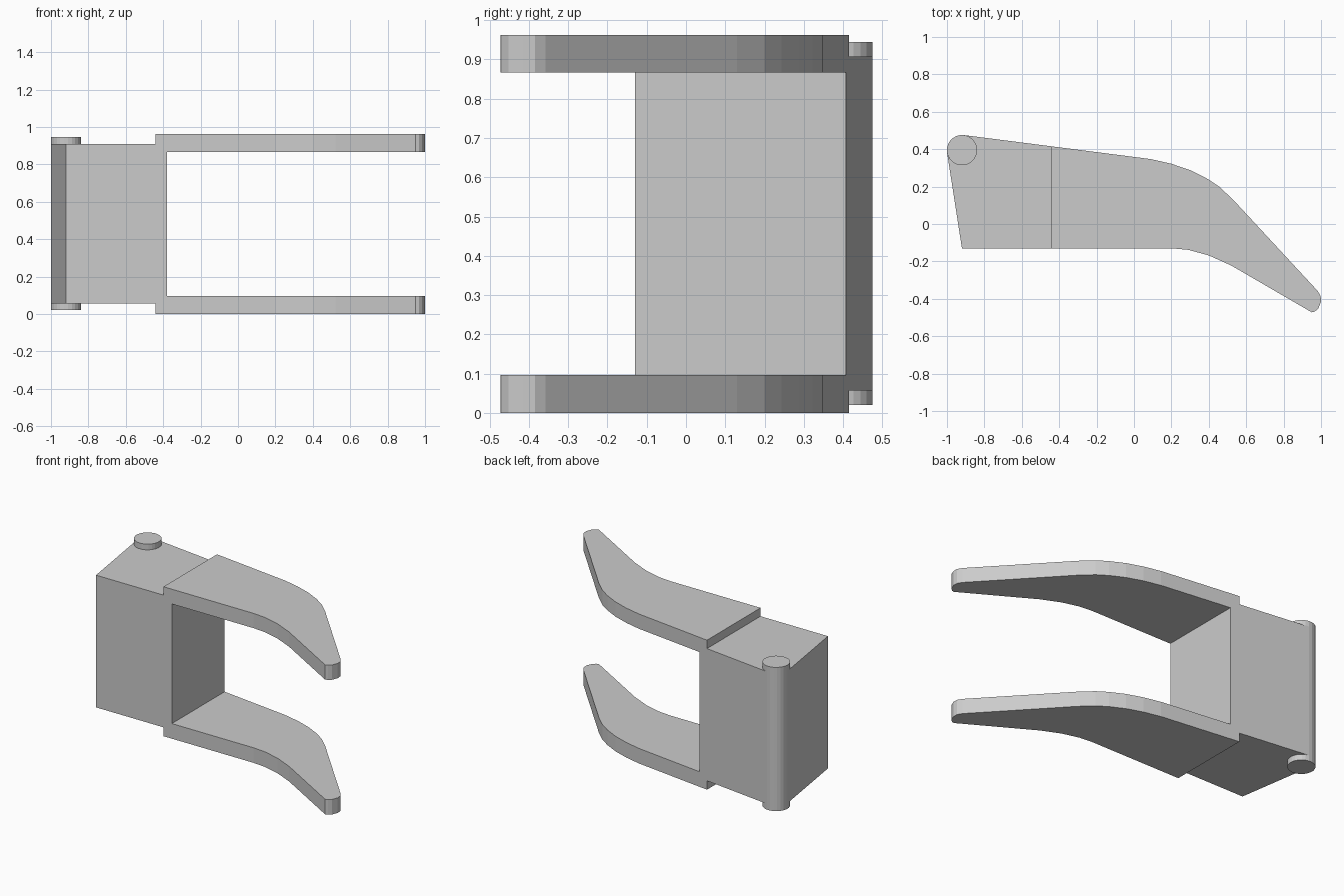
import bpy, bmesh
from math import cos, sin, radians

if "Cube" in bpy.data.objects:
    bpy.data.objects.remove(bpy.data.objects["Cube"])


def extrude(name, outline, z0, z1):
    """Solid made by extruding an XY outline from z0 to z1."""
    bm = bmesh.new()
    face = bm.faces.new([bm.verts.new((x, y, z0)) for x, y in outline])
    res = bmesh.ops.extrude_face_region(bm, geom=[face], use_keep_orig=True)
    top = [v for v in res["geom"] if isinstance(v, bmesh.types.BMVert)]
    bmesh.ops.translate(bm, verts=top, vec=(0, 0, z1 - z0))
    bmesh.ops.recalc_face_normals(bm, faces=bm.faces)
    me = bpy.data.meshes.new(name)
    bm.to_mesh(me)
    bm.free()
    ob = bpy.data.objects.new(name, me)
    bpy.context.collection.objects.link(ob)
    return ob


def cut_box(target, x0, x1, z0, z1):
    """Subtract a box spanning the whole depth, then remove the cutter."""
    cutter = extrude("cutter", [(x0, -1), (x1, -1), (x1, 1), (x0, 1)], z0, z1)
    cutter.hide_render = True
    mod = target.modifiers.new("cut", "BOOLEAN")
    mod.operation, mod.solver, mod.object = "DIFFERENCE", "EXACT", cutter
    bpy.context.view_layer.objects.active = target
    bpy.ops.object.modifier_apply(modifier=mod.name)
    bpy.data.objects.remove(cutter)


def pivot(a0, steps):
    """Points on the hinge pin circle, 24 sides."""
    return [(-0.9195 + 0.081 * cos(radians(a0 + 15 * i)),
             0.395 + 0.081 * sin(radians(a0 + 15 * i))) for i in range(steps)]


# Fork: side outline, anticlockwise from the rounded hinge corner
outline = pivot(82.5, 8) + [
    (-0.92, -0.13), (0.20, -0.13), (0.29, -0.138), (0.40, -0.168), (0.52, -0.222),
    (0.95, -0.472), (0.967, -0.468), (0.985, -0.452), (1.0, -0.415), (0.998, -0.385),
    (0.982, -0.358), (0.53, 0.13), (0.455, 0.2), (0.39, 0.243), (0.30, 0.288),
    (0.20, 0.322), (0.09, 0.347)]
fork = extrude("fork_bracket", outline, 0, 0.962)

# Gap between the prongs, and the stepped-in hinge block
cut_box(fork, -0.38, 2, 0.097, 0.867)
cut_box(fork, -2, -0.44, 0.908, 2)
cut_box(fork, -2, -0.44, -1, 0.057)

# Hinge pin ends above and below the block
for name, z0, z1 in (("lower_pin", 0.02, 0.057), ("upper_pin", 0.908, 0.945)):
    extrude(name, pivot(7.5, 24), z0, z1)
